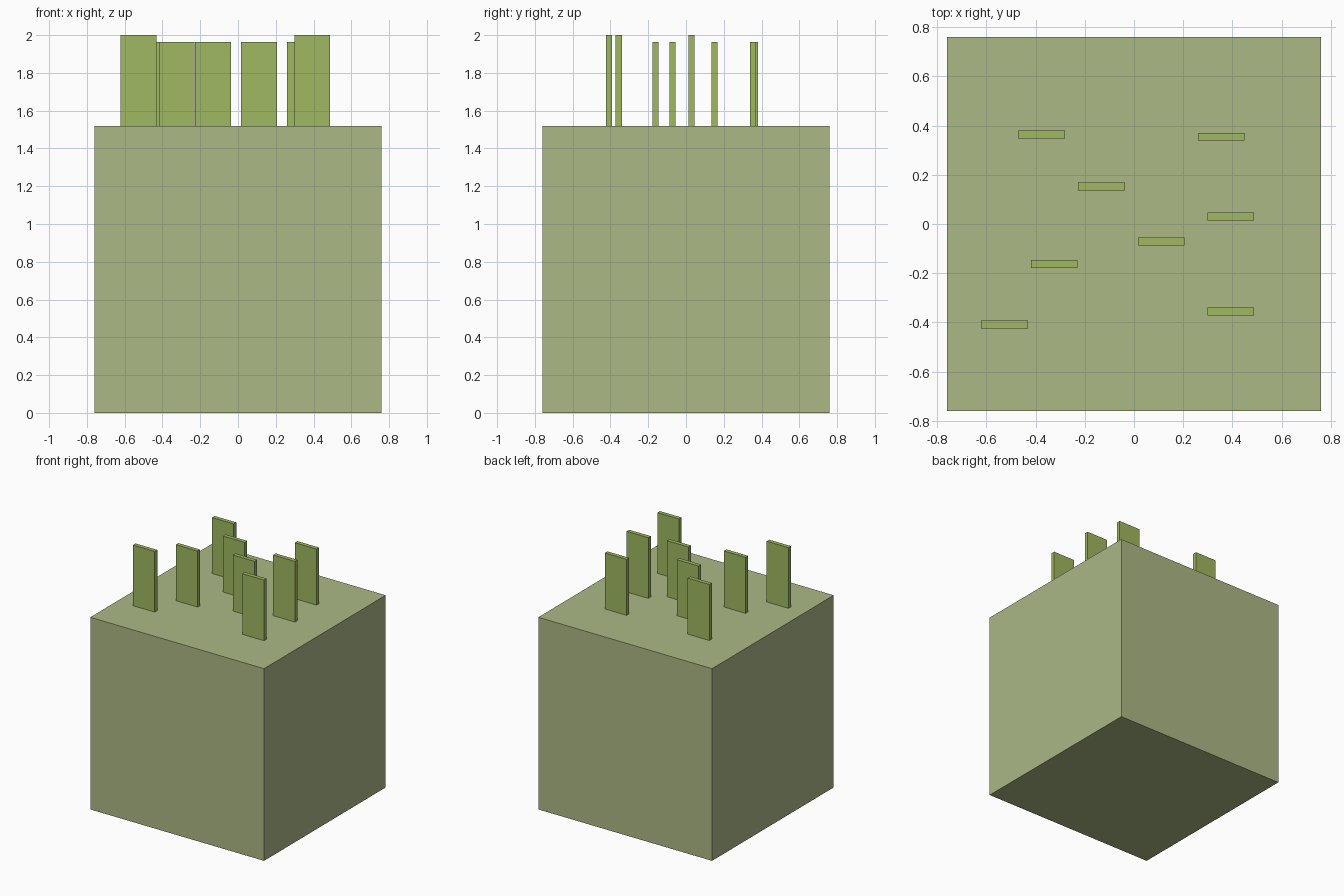
import bpy

if "Cube" in bpy.data.objects:
    bpy.data.objects.remove(bpy.data.objects["Cube"])


def material(name, rgb):
    mat = bpy.data.materials.new(name)
    mat.diffuse_color = (*rgb, 1)
    mat.use_nodes = True
    mat.node_tree.nodes["Principled BSDF"].inputs["Base Color"].default_value = mat.diffuse_color
    return mat


def box(name, center, size, mat):
    bpy.ops.mesh.primitive_cube_add(size=1, location=center)
    obj = bpy.context.object
    obj.name = name
    obj.scale = size
    bpy.ops.object.transform_apply(location=False, rotation=False, scale=True)
    obj.data.materials.append(mat)
    return obj


block_green = material("block_green", (0.41, 0.48, 0.24))
blade_green = material("blade_green", (0.35, 0.48, 0.12))

SIDE = 1.52                       # block edge length
BLADE_W, BLADE_D = 0.19, 0.032    # blade width and thickness
SHORT, TALL = 1.963, 2.0          # top heights of the blades

# Ground block
box("ground_block", (0, 0, SIDE / 2), (SIDE, SIDE, SIDE), block_green)

# Grass blades standing on the block: x, y, top height
blades = [
    (-0.376, 0.364, SHORT), (0.355, 0.355, SHORT),
    (-0.132, 0.152, SHORT), (0.393, 0.030, TALL),
    (0.111, -0.071, SHORT), (-0.324, -0.162, SHORT),
    (0.393, -0.356, TALL), (-0.527, -0.408, TALL),
]
for i, (x, y, top) in enumerate(blades, 1):
    box(f"grass_blade_{i}", (x, y, (SIDE + top) / 2),
        (BLADE_W, BLADE_D, top - SIDE), blade_green)
